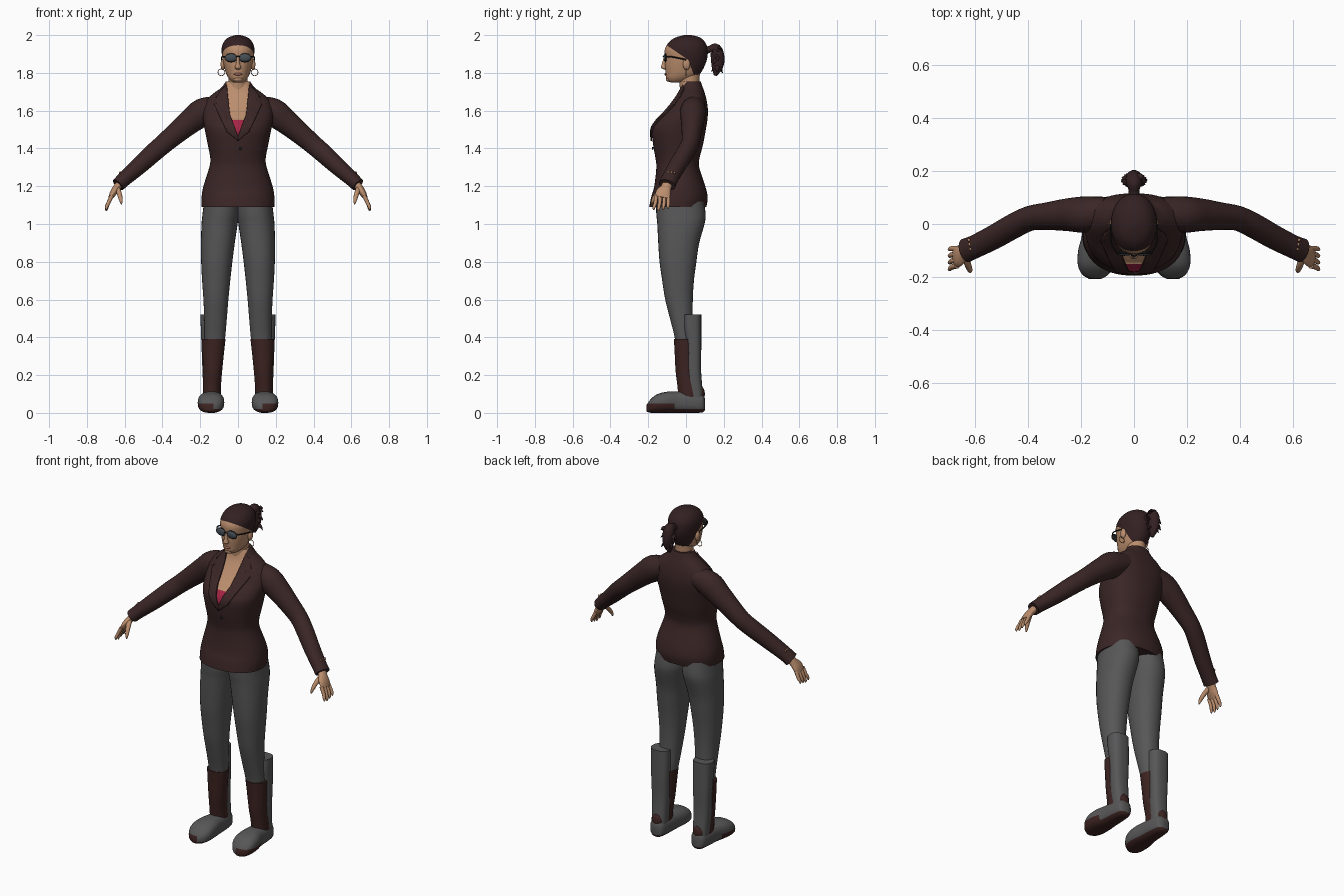
import bpy, bmesh, math, random
from mathutils import Vector
from mathutils.bvhtree import BVHTree

cube = bpy.data.objects.get("Cube")
if cube:
    bpy.data.objects.remove(cube, do_unlink=True)
random.seed(4)
X, Y, Z = Vector((1, 0, 0)), Vector((0, 1, 0)), Vector((0, 0, 1))


def material(name, r, g, b):
    m = bpy.data.materials.new(name)
    m.use_nodes = True
    m.diffuse_color = (r, g, b, 1)
    bsdf = m.node_tree.nodes["Principled BSDF"]
    bsdf.inputs["Base Color"].default_value = (r, g, b, 1)
    bsdf.inputs["Roughness"].default_value = 0.8
    return m


JACKET = material("dark brown cloth", .043, .019, .019)
HAIR = material("dark hair", .034, .015, .016)
SKIN = material("skin", .50, .27, .155)
RED = material("red top", .38, .018, .06)
GREY = material("grey cloth", .095, .095, .098)
LEATHER = material("brown leather", .045, .017, .015)
LENS = material("grey lens", .06, .075, .09)
BLACK = material("black frame", .012, .012, .012)
LIP = material("lips", .36, .14, .10)


def finish(name, bm, mats, angle=50):
    bmesh.ops.recalc_face_normals(bm, faces=bm.faces)
    me = bpy.data.meshes.new(name)
    bm.to_mesh(me)
    bm.free()
    for m in mats:
        me.materials.append(m)
    me.shade_smooth()
    me.set_sharp_from_angle(angle=math.radians(angle))
    ob = bpy.data.objects.new(name, me)
    bpy.context.collection.objects.link(ob)
    return ob


def spline(pts, steps):
    """Catmull-Rom interpolation of tuples."""
    p = [Vector(q) for q in pts]
    p = [2 * p[0] - p[1]] + p + [2 * p[-1] - p[-2]]
    out = []
    for i in range(1, len(p) - 2):
        a, b, c, d = p[i - 1:i + 3]
        for s in range(steps):
            t = s / steps
            out.append(b + (c - a) * t / 2 + (2 * a - 5 * b + 4 * c - d) * t * t / 2
                       + (3 * b - a - 3 * c + d) * t ** 3 / 2)
    return out + [p[-2]]


def loft(name, rings, mats, side=1, n=24, steps=4, frame=None, ref=Y, power=2, cuts=(), rule=None):
    """Skin rings (x, y, z, a, b); frame fixes the ring axes, else they follow the path."""
    rs = spline([Vector(r) for r in rings], steps)
    bm = bmesh.new()
    loops = []
    for i, r in enumerate(rs):
        c = Vector(r[:3])
        if frame:
            u, v = frame
        else:
            t = Vector(rs[min(i + 1, len(rs) - 1)][:3]) - Vector(rs[max(i - 1, 0)][:3])
            u = t.cross(ref).normalized()
            v = u.cross(t).normalized()
        loop = []
        for k in range(n):
            an = 2 * math.pi * k / n
            ca, sa = math.cos(an), math.sin(an)
            q = c + u * max(r[3], .001) * math.copysign(abs(ca) ** (2 / power), ca) \
                + v * max(r[4], .001) * math.copysign(abs(sa) ** (2 / power), sa)
            loop.append(bm.verts.new((q.x * side, q.y, max(q.z, 0))))
        loops.append(loop)
    for a, b in zip(loops, loops[1:]):
        for k in range(n):
            bm.faces.new((a[k], a[k - 1], b[k - 1], b[k]))
    bm.faces.new(loops[0])
    bm.faces.new(loops[-1][::-1])
    for co, no in cuts:
        bmesh.ops.bisect_plane(bm, geom=bm.verts[:] + bm.edges[:] + bm.faces[:], plane_co=co, plane_no=no)
    if rule:
        for f in bm.faces:
            f.material_index = rule(f.calc_center_median())
    return finish(name, bm, mats)


def body(name, rows, mats, **kw):
    """Loft of level rings given as (z, front, back, inner x, outer x)."""
    rings = [((i + o) / 2, (f + b) / 2, z, (o - i) / 2, (b - f) / 2) for z, f, b, i, o in rows]
    return loft(name, rings, mats, frame=(X, Y), **kw)


def ball(name, loc, size, mat):
    bm = bmesh.new()
    bmesh.ops.create_uvsphere(bm, u_segments=20, v_segments=12, radius=1)
    bmesh.ops.scale(bm, vec=size, verts=bm.verts)
    bmesh.ops.translate(bm, vec=loc, verts=bm.verts)
    return finish(name, bm, [mat])


def sym(rows):
    return [(z, f, b, -w, w) for z, f, b, w in rows]


# Jacket body with open neckline showing skin and red top
def neckline(c):
    x = abs(c.x)
    if c.y > .02 or x > min((c.z - 1.465) * .365, .042 + (c.z - 1.58) * .11):
        return 0
    return 1 if c.z > 1.55 else 2


neck_cuts = [((0, 0, 1.55), Z), ((0, .02, 0), Y)]
for s in (1, -1):
    neck_cuts += [((0, 0, 1.465), (s, 0, -.365)), ((s * .042, 0, 1.58), (s, 0, -.11))]
jacket = body("jacket", sym([
    (1.09, -.195, .108, .192), (1.14, -.185, .115, .193), (1.2, -.168, .102, .183), (1.3, -.157, .07, .152),
    (1.35, -.162, .072, .147), (1.42, -.174, .09, .16), (1.5, -.18, .105, .176), (1.55, -.152, .113, .184),
    (1.6, -.105, .116, .186), (1.65, -.065, .11, .172), (1.69, -.04, .1, .132), (1.72, -.03, .09, .09),
    (1.755, -.022, .078, .064)]), [JACKET, SKIN, RED], n=56, power=2.25, cuts=neck_cuts, rule=neckline)

# Lapels laid onto the jacket front
tree = BVHTree.FromPolygons([v.co for v in jacket.data.vertices], [p.vertices for p in jacket.data.polygons])
outline = [(0, 1.44), (0, 1.465), (.042, 1.58), (.06, 1.735), (.085, 1.712), (.115, 1.67),
           (.088, 1.652), (.125, 1.63), (.06, 1.49)]
for s, label in ((1, "left"), (-1, "right")):
    bm = bmesh.new()
    bm.faces.new([bm.verts.new((s * x, 0, z)) for x, z in outline])
    bmesh.ops.triangulate(bm, faces=bm.faces)
    for i in range(1, 20):
        for co, no in (((0, 0, 1.44 + i * .015), Z), ((s * i * .012, 0, 0), X)):
            bmesh.ops.bisect_plane(bm, geom=bm.verts[:] + bm.edges[:] + bm.faces[:], plane_co=co, plane_no=no)
    for v in bm.verts:
        hit = tree.ray_cast(Vector((v.co.x, -1, v.co.z)), Y)[0]
        v.co.y = (hit.y if hit else 0) - .006
    lapel = finish(label + "_lapel", bm, [JACKET])
    mod = lapel.modifiers.new("thickness", 'SOLIDIFY')
    mod.thickness, mod.offset = .008, 0
ball("jacket_button", (.012, -.176, 1.4), (.008, .005, .008), BLACK)

# Neck and head with hairline
body("neck", sym([(1.66, -.035, .07, .07), (1.7, -.032, .07, .056), (1.75, -.036, .07, .05),
                  (1.81, -.05, .075, .05)]), [SKIN])


def hairline(c):
    top = (c.z - 1.945) * .11 + (c.y + .1) * .075 > 0
    return 1 if top or (c.y - .012) * .11 + (c.z - 1.87) * .04 > 0 else 0


body("head", sym([
    (1.75, -.082, -.025, .022), (1.757, -.096, .01, .036), (1.775, -.106, .05, .052), (1.8, -.108, .078, .064),
    (1.84, -.112, .1, .075), (1.88, -.111, .113, .083), (1.92, -.113, .115, .087), (1.95, -.1, .108, .082),
    (1.975, -.077, .09, .067), (1.99, -.048, .068, .046), (2.0, -.01, .03, .014)]), [SKIN, HAIR],
    n=40, power=2.1, cuts=[((0, -.1, 1.945), (0, .075, .11)), ((0, .012, 1.87), (0, .11, .04))], rule=hairline)
loft("nose", [(0, -.112, 1.818, .008, .006), (0, -.116, 1.828, .017, .016), (0, -.112, 1.85, .01, .015),
              (0, -.107, 1.89, .008, .008)], [SKIN], frame=(X, Y), n=16)
ball("lips", (0, -.106, 1.793), (.023, .008, .007), LIP)
ball("chin", (0, -.092, 1.766), (.024, .015, .013), SKIN)

# Tied-back hair
loft("ponytail", [(0, .095, 1.915, .025, .025), (0, .125, 1.925, .018, .02), (0, .155, 1.925, .032, .03),
                  (0, .168, 1.88, .036, .032), (0, .165, 1.83, .03, .026), (0, .155, 1.785, .008, .008)],
     [HAIR], ref=X)
for i in range(22):
    a = i * 2.4
    z = random.uniform(1.82, 1.93)
    d = Vector((math.cos(a), .6 * math.sin(a), random.uniform(-.7, .5)))
    base = Vector((0, .165, z))
    pts = [base + d * .012, base + d * .034, base + d * .05 - Z * .012]
    loft("hair_tuft_%d" % i, [(*p, r, r * .7) for p, r in zip(pts, (.013, .011, .001))], [HAIR],
         n=6, steps=2, ref=Z)

# Glasses bridge
loft("glasses_bridge", [(-.01, -.117, 1.885, .003, .003), (0, -.121, 1.888, .003, .003),
                        (.01, -.117, 1.885, .003, .003)], [BLACK], n=8)


# Boot colouring: sole and outer toe cap in leather
def boot_rule(c):
    return 1 if c.z < .02 or (c.z < .05 and c.y < -.06 and abs(c.x) > .13) else 0


for s, label in ((1, "left_"), (-1, "right_")):
    # Ears, earrings and glasses
    ball(label + "ear", (s * .08, .003, 1.845), (.012, .019, .03), SKIN)
    hoop = [(.088 + .018 * math.sin(k * math.pi / 8), 0, 1.803 + .018 * math.cos(k * math.pi / 8), .002, .002)
            for k in range(17)]
    loft(label + "earring", hoop, [SKIN], side=s, n=6, steps=1)
    ball(label + "lens", (s * .036, -.111, 1.88), (.031, .009, .02), LENS)
    ball(label + "lens_rim", (s * .036, -.109, 1.88), (.035, .007, .024), BLACK)
    loft(label + "temple", [(.066, -.107, 1.886, .003, .004), (.086, -.07, 1.884, .003, .004),
                            (.088, 0, 1.87, .003, .004)], [BLACK], side=s, n=8, ref=Z)

    # Sleeve and cuff buttons
    loft(label + "sleeve", [
        (.1, .045, 1.625, .056, .058), (.185, .036, 1.592, .074, .068), (.25, .035, 1.545, .066, .062),
        (.32, .03, 1.487, .058, .053), (.39, .022, 1.427, .052, .047), (.45, -.005, 1.375, .05, .047),
        (.53, -.05, 1.302, .045, .046), (.6, -.085, 1.24, .039, .044), (.635, -.1, 1.207, .037, .046)],
        [JACKET], side=s, n=28)
    for i in range(3):
        ball(label + "cuff_button_%d" % i, (s * (.624 - .004 * i), -.06 - .017 * i, 1.272), (.006,) * 3, SKIN)

    # Hand
    loft(label + "palm", [(.615, -.092, 1.225, .022, .028), (.64, -.105, 1.195, .02, .028),
                          (.66, -.12, 1.165, .018, .04), (.675, -.127, 1.138, .012, .036)], [SKIN], side=s)
    for i in range(4):
        y = -.158 + i * .021
        tip = 1.068 + .006 * abs(i - 1)
        loft(label + "finger_%d" % i, [
            (.668, y, 1.15, .011, .0105), (.686, y - .004 + i * .002, 1.112, .01, .01),
            (.696, y - .012 + i * .004, tip + .014, .008, .008), (.697, y - .013 + i * .004, tip, .003, .003)],
            [SKIN], side=s, n=10)
    loft(label + "thumb", [(.64, -.12, 1.19, .014, .016), (.628, -.152, 1.16, .012, .013),
                           (.62, -.174, 1.128, .009, .01), (.617, -.182, 1.105, .003, .003)],
         [SKIN], side=s, n=12, ref=X)

    # Trouser leg
    body(label + "trouser_leg", [
        (1.12, -.16, .095, -.005, .18), (1.05, -.157, .104, -.005, .188), (1.0, -.152, .098, .002, .193),
        (.9, -.147, .07, .017, .196), (.8, -.14, .055, .03, .195), (.7, -.126, .042, .041, .19),
        (.6, -.11, .036, .051, .183), (.5, -.085, .036, .059, .179), (.4, -.06, .04, .068, .177),
        (.32, -.05, .04, .08, .175)], [GREY], side=s, n=32, power=2.2)

    # Boot: leather shaft, tall rear guard, heel patch and foot
    body(label + "boot_shaft", [
        (.39, -.064, .05, .066, .19), (.32, -.06, .05, .074, .188), (.22, -.055, .055, .084, .184),
        (.14, -.045, .075, .09, .185), (.07, -.04, .08, .09, .185)], [LEATHER], side=s, n=32)
    body(label + "rear_guard", [
        (.52, -.015, .081, .085, .198), (.45, -.015, .081, .083, .197), (.35, .0, .081, .086, .193),
        (.22, .0, .08, .09, .188), (.08, .005, .092, .092, .182)], [GREY], side=s, n=32, power=2.6)
    ball(label + "heel_patch", (s * .137, .07, .1), (.036, .03, .045), LEATHER)
    loft(label + "foot", [
        (.137, .1, .045, .022, .032), (.137, .085, .052, .042, .05), (.137, .03, .055, .052, .055),
        (.138, -.04, .057, .058, .057), (.142, -.1, .056, .069, .056), (.144, -.155, .049, .068, .049),
        (.146, -.19, .035, .05, .034), (.147, -.208, .025, .022, .018)], [GREY, LEATHER], side=s, n=32,
        frame=(X, Z), power=2.5, cuts=[((0, 0, .02), Z), ((0, 0, .05), Z), ((0, -.06, 0), Y), ((s * .13, 0, 0), X)],
        rule=boot_rule)
